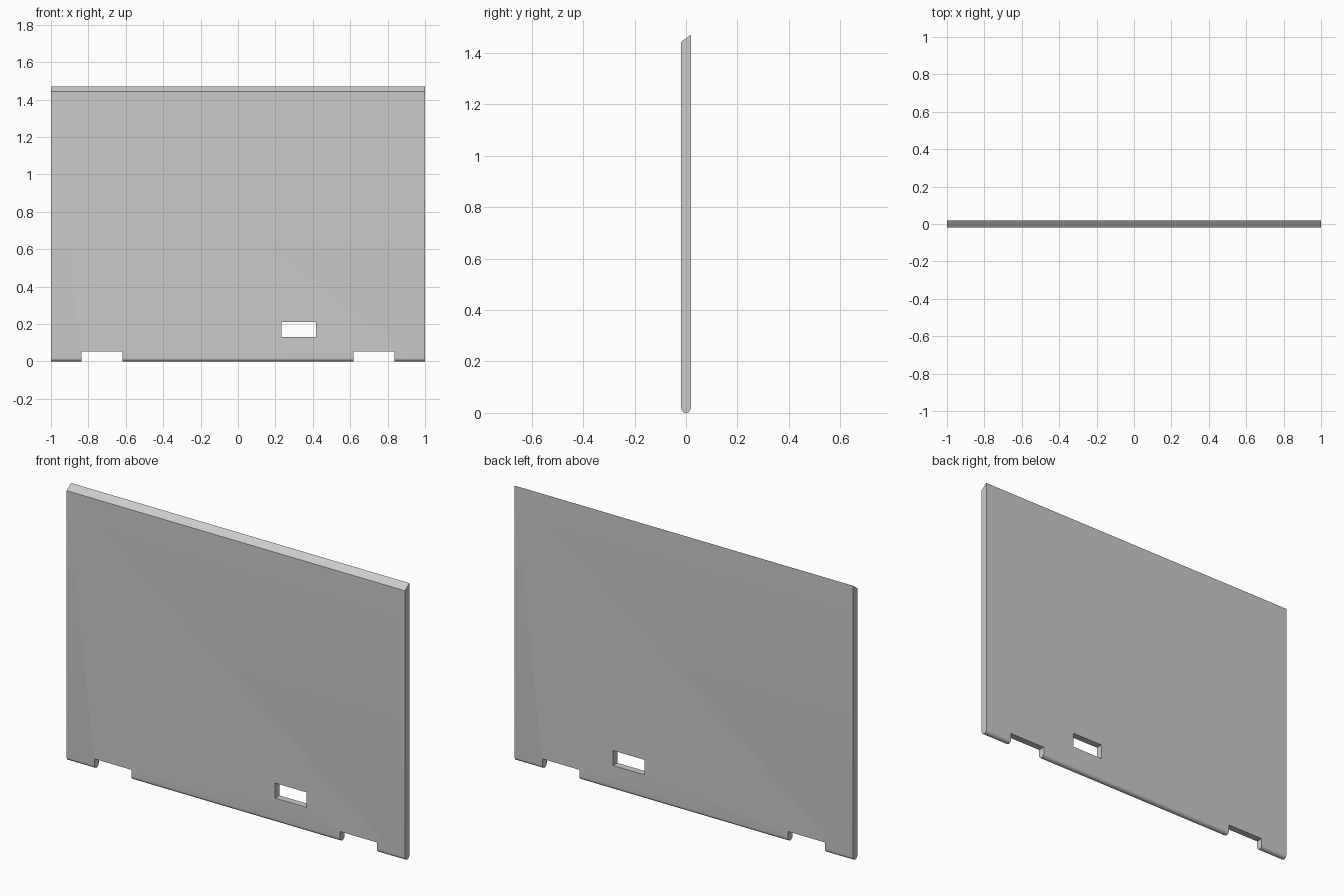
import bpy, bmesh, math

if "Cube" in bpy.data.objects:
    bpy.data.objects.remove(bpy.data.objects["Cube"])

HALF_T = 0.0185   # half thickness
Z_FRONT, Z_BACK = 1.443, 1.47


def box_cutter(name, x0, x1, z0, z1):
    bpy.ops.mesh.primitive_cube_add(size=1, location=((x0 + x1) / 2, 0, (z0 + z1) / 2))
    ob = bpy.context.object
    ob.name = name
    ob.scale = (x1 - x0, 0.2, z1 - z0)
    ob.hide_render = True
    return ob


# Panel side profile (y, z): bevelled top, rounded bottom
profile = [(HALF_T, Z_BACK), (-HALF_T, Z_FRONT)]
for i in range(17):
    a = math.pi + math.pi * i / 16
    profile.append((HALF_T * math.cos(a), HALF_T + HALF_T * math.sin(a)))

# Extrude the profile along x
bm = bmesh.new()
face = bm.faces.new([bm.verts.new((-1, y, z)) for y, z in profile])
ext = bmesh.ops.extrude_face_region(bm, geom=[face])
moved = [v for v in ext["geom"] if isinstance(v, bmesh.types.BMVert)]
bmesh.ops.translate(bm, verts=moved, vec=(2, 0, 0))
bmesh.ops.recalc_face_normals(bm, faces=bm.faces)
mesh = bpy.data.meshes.new("panel")
bm.to_mesh(mesh)
bm.free()
panel = bpy.data.objects.new("panel", mesh)
bpy.context.collection.objects.link(panel)

# Hinge notches on the bottom edge and the lock window
cutters = [box_cutter("notch_cutter", min(s * 0.617, s * 0.836), max(s * 0.617, s * 0.836), -0.1, 0.054)
           for s in (-1, 1)]
cutters.append(box_cutter("window_cutter", 0.232, 0.418, 0.13, 0.21))

bpy.ops.object.select_all(action='DESELECT')
panel.select_set(True)
bpy.context.view_layer.objects.active = panel
for c in cutters:
    mod = panel.modifiers.new(c.name, 'BOOLEAN')
    mod.operation = 'DIFFERENCE'
    mod.solver = 'EXACT'
    mod.object = c
    bpy.ops.object.modifier_apply(modifier=mod.name)
    bpy.data.objects.remove(c)

bpy.ops.object.shade_smooth_by_angle(angle=math.radians(30))
